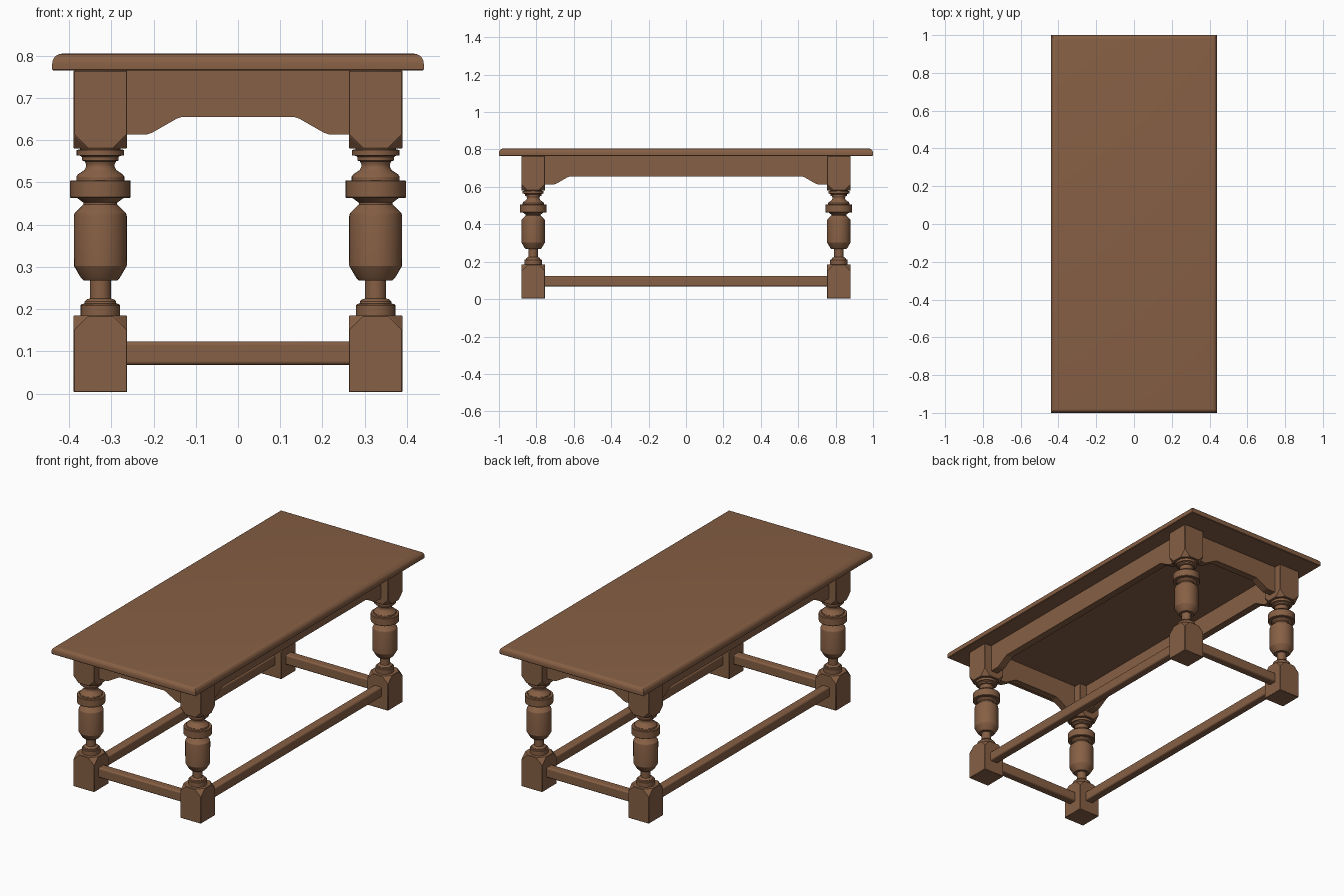
import bpy, bmesh, math
from mathutils import Vector

if "Cube" in bpy.data.objects:
    bpy.data.objects.remove(bpy.data.objects["Cube"])

wood = bpy.data.materials.new("warm brown wood")
wood.diffuse_color = (0.24, 0.115, 0.058, 1)
wood.use_nodes = True
wood.node_tree.nodes["Principled BSDF"].inputs["Base Color"].default_value = wood.diffuse_color

LX, LY, H = 0.326, 0.817, 0.0635      # leg centre and half width of square blocks


def finish(bm, name, angle=30):
    bmesh.ops.recalc_face_normals(bm, faces=bm.faces)
    me = bpy.data.meshes.new(name)
    bm.to_mesh(me)
    bm.free()
    me.materials.append(wood)
    ob = bpy.data.objects.new(name, me)
    bpy.context.collection.objects.link(ob)
    bpy.ops.object.select_all(action='DESELECT')
    ob.select_set(True)
    bpy.context.view_layer.objects.active = ob
    bpy.ops.object.shade_smooth_by_angle(angle=math.radians(angle))
    return ob


def soften(ob, width, segments=1):
    m = ob.modifiers.new("soft edges", 'BEVEL')
    m.width, m.segments, m.limit_method = width, segments, 'ANGLE'


def box(lo, hi):
    bm = bmesh.new()
    bmesh.ops.create_cube(bm, size=1)
    for v in bm.verts:
        v.co = Vector([lo[i] if v.co[i] < 0 else hi[i] for i in range(3)])
    return bm


# Table top with a rounded upper rim
bm = box((-0.44, -1, 0.765), (0.44, 1, 0.805))
rim = [e for e in bm.edges if all(v.co.z > 0.8 for v in e.verts)]
bmesh.ops.bevel(bm, geom=rim, offset=0.024, segments=5, profile=0.5, affect='EDGES')
low = [e for e in bm.edges if all(v.co.z < 0.77 for v in e.verts)]
bmesh.ops.bevel(bm, geom=low, offset=0.003, segments=1, affect='EDGES')
finish(bm, "table_top")


# Square leg block with the four corners cut at one end
def block(name, cx, cy, z0, z1, cut_z):
    bm = box((cx - H, cy - H, z0), (cx + H, cy + H, z1))
    corners = [v for v in bm.verts if abs(v.co.z - cut_z) < 1e-4]
    bmesh.ops.bevel(bm, geom=corners, offset=0.033, segments=1, affect='VERTICES')
    soften(finish(bm, name), 0.002)


# Turned middle of the leg: (radius, height)
TURNING = [(0, 0.18), (0.0465, 0.18), (0.0465, 0.209), (0.044, 0.212), (0.038, 0.213),
           (0.037, 0.218), (0.032, 0.223), (0.025, 0.225), (0.025, 0.268), (0.040, 0.268),
           (0.046, 0.274), (0.0625, 0.302), (0.0627, 0.42), (0.061, 0.427), (0.040, 0.448),
           (0.040, 0.452), (0.055, 0.463), (0.070, 0.463), (0.0715, 0.465), (0.0715, 0.503),
           (0.070, 0.505), (0.057, 0.505), (0.057, 0.513), (0.053, 0.519), (0.038, 0.529),
           (0.034, 0.537), (0.034, 0.543), (0.037, 0.550), (0.0435, 0.552), (0.0435, 0.560),
           (0.047, 0.563), (0.056, 0.564), (0.056, 0.577), (0.048, 0.578), (0.048, 0.583), (0, 0.583)]


def turning(name, cx, cy, sides=32):
    bm = bmesh.new()
    vs = [bm.verts.new((cx + r, cy, z)) for r, z in TURNING]
    es = [bm.edges.new(p) for p in zip(vs, vs[1:])]
    bmesh.ops.spin(bm, geom=vs + es, cent=(cx, cy, 0), axis=(0, 0, 1),
                   angle=2 * math.pi, steps=sides)
    bmesh.ops.remove_doubles(bm, verts=bm.verts, dist=1e-5)
    finish(bm, name)


for sx, side in ((-1, "left"), (1, "right")):
    for sy, end in ((-1, "front"), (1, "back")):
        x, y, tag = sx * LX, sy * LY, f"{end}_{side}"
        block(f"{tag}_foot_block", x, y, 0.003, 0.185, 0.185)
        turning(f"{tag}_turned_leg", x, y)
        block(f"{tag}_upper_block", x, y, 0.58, 0.765, 0.58)


# Apron board with a raised lower edge, running along x or y
def apron(name, along_y, offset, half, foot, rise, thick=0.04):
    half_pts = [(half, 0.766), (half, 0.613), (foot, 0.613), (foot - 0.014, 0.618),
                (rise + 0.012, 0.651), (rise, 0.655)]
    pts = half_pts + [(-a, z) for a, z in reversed(half_pts)]
    bm = bmesh.new()

    def place(a, b, z):
        return (b, a, z) if along_y else (a, b, z)
    face = bm.faces.new([bm.verts.new(place(a, offset - thick / 2, z)) for a, z in pts])
    ext = bmesh.ops.extrude_face_region(bm, geom=[face])
    bmesh.ops.translate(bm, vec=place(0, thick, 0),
                        verts=[g for g in ext['geom'] if isinstance(g, bmesh.types.BMVert)])
    finish(bm, name, 20)


# Stretcher bar between the feet
def stretcher(name, along_y, offset, half, w=0.024):
    lo, hi = ((offset - w, -half), (offset + w, half)) if along_y else \
             ((-half, offset - w), (half, offset + w))
    ob = finish(box((*lo, 0.068), (*hi, 0.123)), name)
    soften(ob, 0.008, 3)


for s, end, side in ((-1, "front", "left"), (1, "back", "right")):
    apron(f"{end}_apron", False, s * LY, 0.267, 0.217, 0.133)
    apron(f"{side}_apron", True, s * LX, 0.758, 0.705, 0.622)
    stretcher(f"{end}_stretcher", False, s * LY, 0.275)
    stretcher(f"{side}_stretcher", True, s * LX, 0.766)
